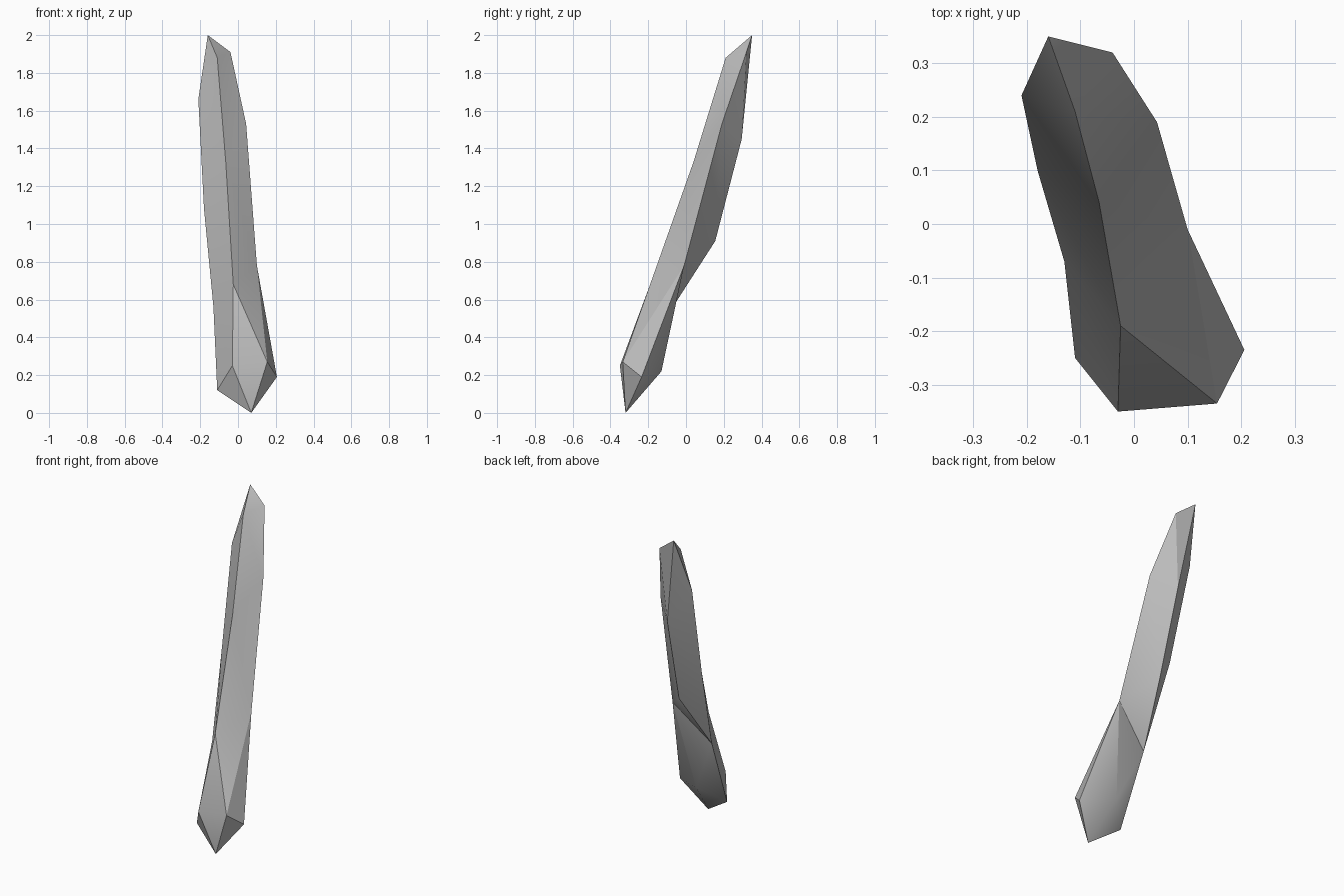
import bpy, bmesh, math
from mathutils import Vector

cube = bpy.data.objects.get("Cube")
if cube:
    bpy.data.objects.remove(cube, do_unlink=True)

# single stone grey
stone = bpy.data.materials.new("stone_grey")
stone.use_nodes = True
grey = (0.5, 0.5, 0.5, 1)
stone.diffuse_color = grey
stone.node_tree.nodes["Principled BSDF"].inputs["Base Color"].default_value = grey

bm = bmesh.new()


def ridge(*points):
    return [bm.verts.new(Vector(p)) for p in points]


def face(*corners):
    if len(set(corners)) == 3:
        bm.faces.new(corners)


def bridge(first, second):
    """Skin two ridges, stepping down whichever has the higher next point."""
    i = j = 0
    while i + 1 < len(first) or j + 1 < len(second):
        step_first = j + 1 == len(second) or (
            i + 1 < len(first) and first[i + 1].co.z > second[j + 1].co.z)
        if step_first:
            face(first[i], second[j], first[i + 1])
            i += 1
        else:
            face(first[i], second[j], second[j + 1])
            j += 1


# the four long ridges of the shard, from the peak down
peak, = ridge((-.16, .35, 2))
front = ridge((-.11, .21, 1.88), (-.065, .04, 1.33), (-.025, -.19, .68))
right = ridge((-.04, .32, 1.91), (.043, .19, 1.53), (.10, -.01, .78))
left = ridge((-.21, .24, 1.66), (-.18, .10, 1.08), (-.13, -.07, .56))
back = ridge((-.077, .295, 1.45), (-.06, .155, .91))
waist_left, waist_right, brow = left[-1], right[-1], front[-1]

# ring of points around the foot, and the tip it stands on
foot_left, foot_front, foot_right, foot_side, foot_back = ridge(
    (-.11, -.25, .12), (-.03, -.35, .25), (.155, -.335, .27),
    (.206, -.235, .19), (.02, -.13, .22))
tip, = ridge((.07, -.32, 0))

# long sides
bridge([peak] + front + [foot_right], [peak] + right + [foot_side])
bridge([peak] + front + [foot_front], [peak] + left + [foot_left])
bridge([peak] + left, [peak] + back + [waist_left])
bridge(back + [waist_left], right)
face(peak, right[0], back[0])

# lower facets at the front and back
face(brow, foot_right, foot_front)
face(waist_right, foot_side, foot_back)
face(waist_right, foot_back, waist_left)
face(waist_left, foot_back, foot_left)

# pointed underside
ring = [foot_left, foot_front, foot_right, foot_side, foot_back]
for k, corner in enumerate(ring):
    face(corner, ring[k - 1], tip)

bmesh.ops.recalc_face_normals(bm, faces=bm.faces)
mesh = bpy.data.meshes.new("stone_shard")
bm.to_mesh(mesh)
bm.free()
mesh.materials.append(stone)
shard = bpy.data.objects.new("stone_shard", mesh)
bpy.context.collection.objects.link(shard)

# soft shading with crisp ridges
bpy.ops.object.select_all(action='DESELECT')
shard.select_set(True)
bpy.context.view_layer.objects.active = shard
bpy.ops.object.shade_smooth_by_angle(angle=math.radians(30))
